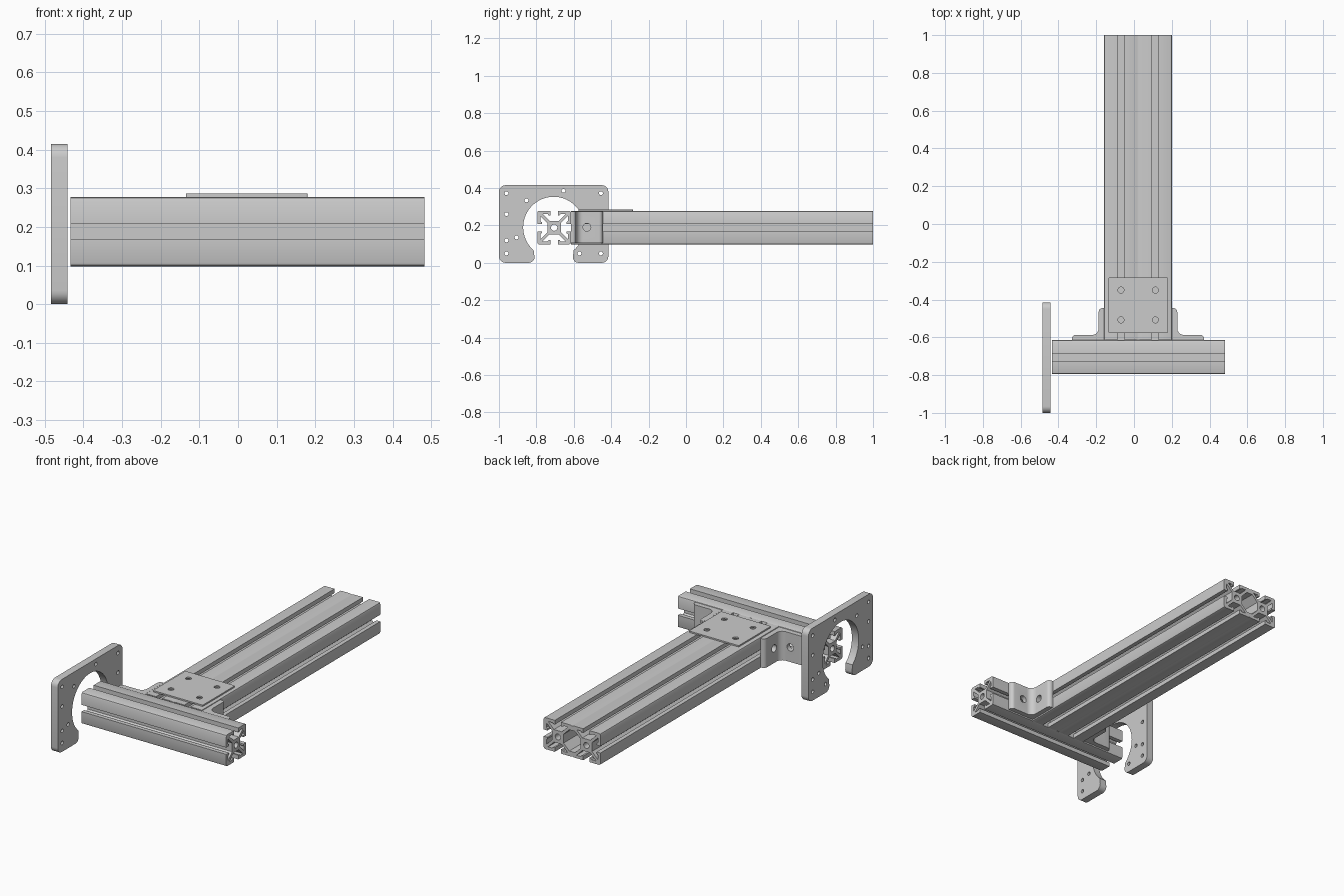
import bpy, bmesh
from math import sin, cos, radians
from mathutils import Matrix, Vector

if "Cube" in bpy.data.objects:
    bpy.data.objects.remove(bpy.data.objects["Cube"])

# Local profile plane (x, y) extruded along a world axis
AXES = {'X': Matrix(((0, 0, 1), (1, 0, 0), (0, 1, 0))),
        'Y': Matrix(((1, 0, 0), (0, 0, -1), (0, 1, 0))),
        'Z': Matrix.Identity(3)}


def arc(cx, cy, r, a0, a1, n):
    return [(cx + r * cos(radians(a0 + (a1 - a0) * i / n)),
             cy + r * sin(radians(a0 + (a1 - a0) * i / n))) for i in range(n + 1)]


def circle(cx, cy, r, n=24):
    return arc(cx, cy, r, 0, 360, n)[:-1]


def rounded_rect(x0, x1, y0, y1, r, n=5):
    return (arc(x0 + r, y0 + r, r, 180, 270, n) + arc(x1 - r, y0 + r, r, 270, 360, n)
            + arc(x1 - r, y1 - r, r, 0, 90, n) + arc(x0 + r, y1 - r, r, 90, 180, n))


def prism(name, loops, length, axis, centre):
    """Extrude an outline with holes, centred along the axis."""
    bm = bmesh.new()
    for loop in loops:
        vs = [bm.verts.new((x, y, -length / 2)) for x, y in loop]
        for a, b in zip(vs, vs[1:] + vs[:1]):
            bm.edges.new((a, b))
    bmesh.ops.triangle_fill(bm, use_beauty=True, edges=bm.edges[:])
    ext = bmesh.ops.extrude_face_region(bm, geom=bm.faces[:])
    bmesh.ops.translate(bm, vec=(0, 0, length),
                        verts=[g for g in ext['geom'] if isinstance(g, bmesh.types.BMVert)])
    bmesh.ops.recalc_face_normals(bm, faces=bm.faces[:])
    bm.transform(Matrix.Translation(Vector(centre)) @ AXES[axis].to_4x4())
    me = bpy.data.meshes.new(name)
    bm.to_mesh(me)
    bm.free()
    ob = bpy.data.objects.new(name, me)
    bpy.context.collection.objects.link(ob)
    return ob


def drill(ob, axis, centre, r):
    cutter = prism("hole_cutter", [circle(0, 0, r)], 0.1, axis, centre)
    cutter.hide_render = True
    mod = ob.modifiers.new("hole", 'BOOLEAN')
    mod.operation, mod.solver, mod.object = 'DIFFERENCE', 'EXACT', cutter
    bpy.context.view_layer.objects.active = ob
    bpy.ops.object.modifier_apply(modifier=mod.name)
    bpy.data.objects.remove(cutter)


# T-slot profile: one side, repeated around the square
half = [(-.087, .087), (-.08, .09), (-.0195, .09), (-.0195, .066), (-.029, .066),
        (-.035, .073), (-.0617, .073), (-.025, .036)]
side = half + [(-x, y) for x, y in half[:0:-1]]


def sides(ks, off=0.0):
    out = []
    for k in ks:
        pts = side
        for _ in range(k):
            pts = [(y, -x) for x, y in pts]
        out += [(x + off, y) for x, y in pts]
    return out


Z = 0.188
BORE = 0.017

# Cross beam: single profile
prism("cross_beam", [sides(range(4)), circle(0, 0, BORE)], 0.916, 'X', (0.024, -0.705, Z))

# Long beam: double profile with closed middle chamber
outer = (sides((2, 3, 0), -.09) + [(-.003, .087)] + sides((0, 1, 2), .09) + [(.003, -.087)])
chamber = [(-.054, -.025), (-.018, -.061), (.018, -.061), (.054, -.025),
           (.054, .025), (.018, .061), (-.018, .061), (-.054, .025)]
prism("long_beam", [outer, circle(-.09, 0, BORE), circle(.09, 0, BORE), chamber],
      1.615, 'Y', (0.021, 0.1925, Z))

# Joining plate on top
holes = [circle(x, y, 0.016) for x in (-.069, .113) for y in (-.35, -.508)]
prism("joining_plate", [rounded_rect(-.135, .18, -.576, -.284, .004)] + holes,
      0.008, 'Z', (0, 0, 0.282))

# Motor mounting plate with open round cutout
W, H, R, GAP = 0.2925, 0.415, 0.035, 0.1025
foot = (arc(GAP + .03, .03, .03, 180, 270, 6) + arc(W - R, R, R, 270, 360, 6)
        + arc(W - R, H - R, R, 0, 90, 6))
outline = (foot + [(-x, y) for x, y in reversed(foot)]
           + arc(0, .19, .163, 229, -49, 56))
spots = [(s * x, z) for s in (-1, 1)
         for x, z in ((.2525, .372), (.2525, .26), (.2525, .12), (.2525, .05), (.1985, .136), (.1375, .05))
         if (s, x) != (-1, .1375)]
spots += [(-.1455, .334), (.0525, .385)]
prism("mounting_plate", [outline] + [circle(x, z, .0105, 16) for x, z in spots],
      0.043, 'X', (-0.4625, -0.7075, 0))

# Angle brackets either side of the joint
L, T, F = 0.17, 0.028, 0.035
angle = ([(0, 0), (L, 0)] + arc(L - .02, T - .02, .02, 0, 90, 6)
         + arc(T + F, T + F, F, 270, 180, 8) + arc(T - .02, L - .02, .02, 0, 90, 6) + [(0, L)])
for name, x0, s in (("right_bracket", .201, 1), ("left_bracket", -.159, -1)):
    ob = prism(name, [[(x0 + s * u, -.615 + v) for u, v in angle]], 0.166, 'Z', (0, 0, .19))
    drill(ob, 'X', (x0 + s * .03, -.53, .19), .021)
    drill(ob, 'Y', (x0 + s * .09, -.585, .19), .021)

# Smooth round surfaces, keep hard edges
bpy.ops.object.select_all(action='SELECT')
bpy.ops.object.shade_smooth_by_angle(angle=radians(30))
bpy.ops.object.select_all(action='DESELECT')
